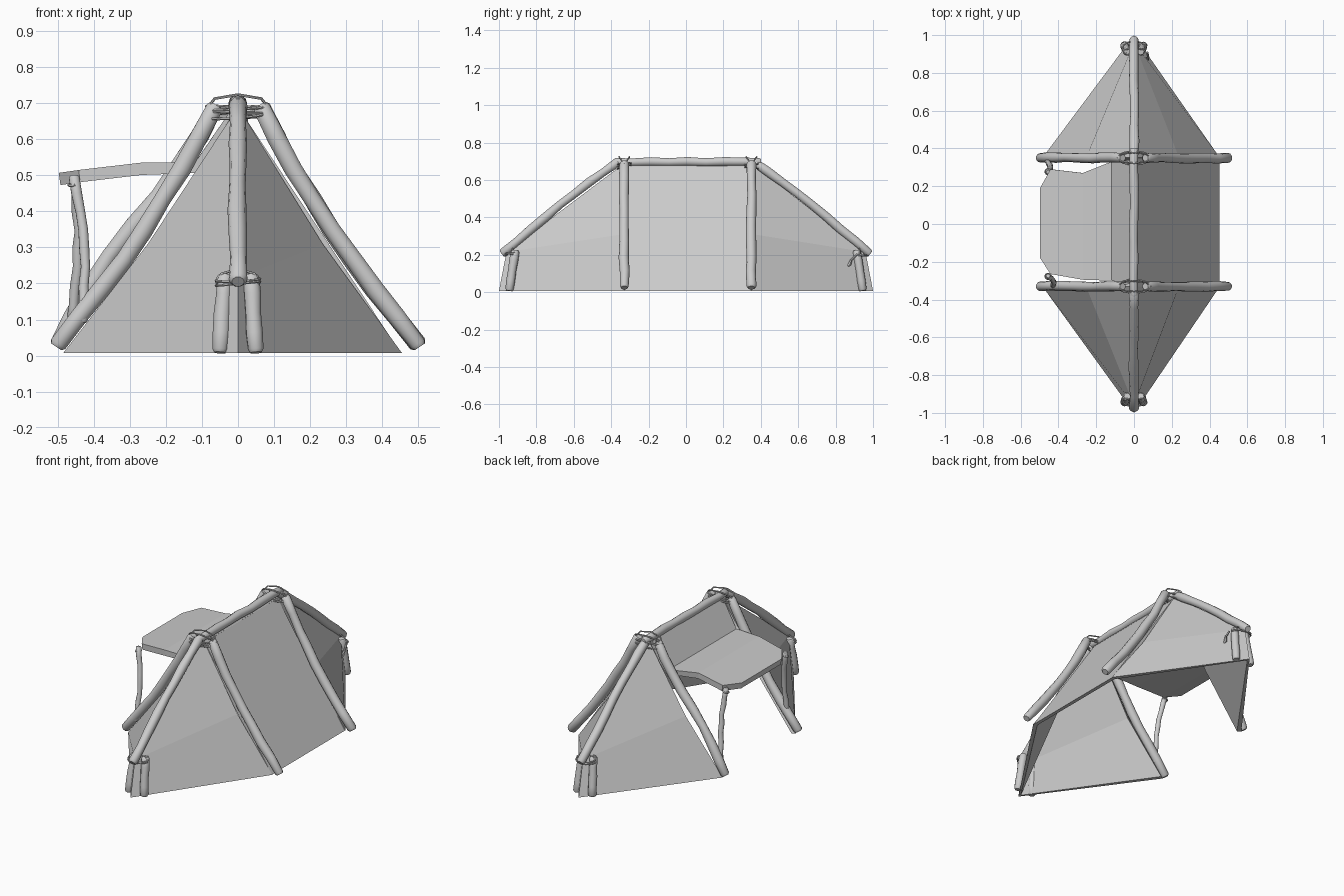
import bpy, random
from math import sin, cos, pi
from mathutils import Vector

if "Cube" in bpy.data.objects:
    bpy.data.objects.remove(bpy.data.objects["Cube"])

random.seed(4)


def baked(ob, name):
    """Replace a curve or modified object by its evaluated mesh."""
    bpy.context.collection.objects.link(ob)
    dg = bpy.context.evaluated_depsgraph_get()
    me = bpy.data.meshes.new_from_object(ob.evaluated_get(dg))
    bpy.data.objects.remove(ob)
    new = bpy.data.objects.new(name, me)
    bpy.context.collection.objects.link(new)
    return new


def curve_mesh(name, pts, radii, bevel, cyclic=False, sides=3):
    """Sweep a round section along points and turn it into a mesh object."""
    cu = bpy.data.curves.new(name + "_path", 'CURVE')
    cu.dimensions = '3D'
    cu.bevel_depth = bevel
    cu.bevel_resolution = sides
    cu.use_fill_caps = True
    sp = cu.splines.new('POLY')
    sp.points.add(len(pts) - 1)
    for p, co, r in zip(sp.points, pts, radii):
        p.co = (*co, 1)
        p.radius = r
    sp.use_cyclic_u = cyclic
    ob = baked(bpy.data.objects.new(name + "_tmp", cu), name)
    bpy.ops.object.select_all(action='DESELECT')
    ob.select_set(True)
    bpy.context.view_layer.objects.active = ob
    bpy.ops.object.shade_smooth_by_angle(angle=1.0)
    return ob


def pole(name, a, b, r, bow=(0, 0, 0), n=8, wobble=0.003, s_curve=0):
    """Rough wooden pole: slightly crooked, knobbly, with rounded ends."""
    a, b, bow = Vector(a), Vector(b), Vector(bow)
    d = (b - a).normalized()
    pts, rad = [a], [0.72]
    for i in range(n + 1):
        t = i / n
        p = a.lerp(b, t) + bow * sin(pi * t) + Vector((s_curve * sin(2 * pi * t), 0, 0))
        if i == 0:
            p = a + d * r * 0.4
        elif i == n:
            p = b - d * r * 0.4
        else:
            p += Vector([random.uniform(-wobble, wobble) for _ in range(3)])
        pts.append(p)
        rad.append(random.uniform(0.92, 1.1))
    pts.append(b)
    rad.append(0.72)
    return curve_mesh(name, pts, rad, r)


def rope(name, c, rx, ry, tilt_x, tilt_y):
    """Closed rope loop around a joint."""
    pts = []
    for i in range(14):
        u = 2 * pi * i / 14
        x, y = rx * cos(u), ry * sin(u)
        pts.append(Vector(c) + Vector((x, y, tilt_x * x + tilt_y * y)))
    return curve_mesh(name, pts, [1] * 14, 0.004, True, 1)


def cloth(name, verts, faces, thick, offset):
    """Thick canvas sheet with its hem cut level with the ground."""
    me = bpy.data.meshes.new(name + "_sheet")
    me.from_pydata(verts, [], faces)
    ob = bpy.data.objects.new(name + "_tmp", me)
    m = ob.modifiers.new("thickness", 'SOLIDIFY')
    m.thickness = thick
    m.offset = offset
    ob = baked(ob, name)
    for v in ob.data.vertices:
        v.co.z = max(v.co.z, 0.007)
    return ob


# Ridge pole
pole("ridge_pole", (0, -0.385, 0.697), (0, 0.40, 0.697), 0.023)

for s, end, ya in ((-1, "front", -0.33), (1, "back", 0.35)):
    # A-frame poles
    for k, side in ((-1, "left"), (1, "right")):
        back_left = k < 0 and s > 0
        pole(f"{end}_{side}_frame_pole", (k * 0.504, ya, 0.024),
             (k * 0.06, ya, 0.695), 0.025,
             (-0.006, 0, 0) if back_left else (-k * 0.022, 0, -0.01),
             s_curve=-0.016 if back_left else 0)
        # Short end legs
        pole(f"{end}_{side}_short_leg", (k * 0.05, s * 0.945, 0.008),
             (k * 0.036, s * 0.912, 0.225), 0.023, n=4, wobble=0.001)
    # Sloping pole down to the short legs
    pole(f"{end}_slope_pole", (0, s * 0.36, 0.70), (0, s * 0.985, 0.205),
         0.024, (0, 0, 0.014))
    # Lashings
    for i in range(3):
        rope(f"{end}_apex_rope_{i}", (0, ya, 0.668 + 0.009 * i), 0.088, 0.036,
             random.uniform(-0.1, 0.1), random.uniform(-0.3, 0.3))
    for i in range(2):
        rope(f"{end}_leg_rope_{i}", (0, s * 0.93, 0.20 + 0.01 * i), 0.061, 0.038,
             random.uniform(-0.15, 0.15), random.uniform(-0.3, 0.3))
    for i in (-1, 1):
        arch = [(-0.09, ya, 0.68), (-0.065, ya + i * 0.02, 0.713), (0, ya + i * 0.028, 0.724),
                (0.065, ya + i * 0.02, 0.713), (0.09, ya, 0.68)]
        curve_mesh(f"{end}_apex_over_rope_{i + 1}", arch, [1] * 5, 0.004, sides=1)
    arch = [(-0.06, s * 0.93, 0.2), (-0.045, s * 0.925, 0.227), (0, s * 0.93, 0.24),
            (0.045, s * 0.925, 0.227), (0.06, s * 0.93, 0.2)]
    curve_mesh(f"{end}_leg_over_rope", arch, [1] * 5, 0.004, sides=1)

# Loose rope end at the back legs
curve_mesh("loose_rope_end", [(0.07, 0.91, 0.2), (0.075, 0.885, 0.175), (0.07, 0.875, 0.15),
                              (0.072, 0.865, 0.14)], [1, 1, 1.6, 1], 0.006, sides=1)

# Main canvas: right wall
cloth("right_canvas", [(0, -0.33, 0.69), (0, 0.35, 0.69), (0.452, 0.35, 0.007), (0.452, -0.33, 0.007)],
      [(0, 3, 2, 1)], 0.026, -1)

# End canvases, each half folded once at leg height
for s, end, ya in ((-1, "front", -0.33), (1, "back", 0.35)):
    v = [(0, ya, 0.69), (0, s * 0.96, 0.215), (0, s, 0.007)]
    f = []
    for k, mx, bx in ((-1, 0.25, 0.485), (1, 0.235, 0.455)):
        m = len(v)
        v += [(k * mx, ya + s * 0.01, 0.31), (k * bx, ya, 0.007)]
        half = [(0, m, 1), (1, m, m + 1, 2)]
        f += half if k * s > 0 else [t[::-1] for t in half]
    cloth(f"{end}_canvas", v, f, 0.026, -1)

# Left flap lifted into an awning: rows run from ridge to outer edge
rows = [(0.0, -0.32, 0.34, 0.68), (-0.11, -0.30, 0.33, 0.522),
        (-0.27, -0.295, 0.27, 0.518), (-0.44, -0.265, 0.29, 0.498),
        (-0.495, -0.18, 0.19, 0.49)]
v = [(x, y, z) for x, y0, y1, z in rows for y in (y0, y1)]
f = [(2 * r, 2 * r + 1, 2 * r + 3, 2 * r + 2) for r in range(4)]
cloth("awning", v, f, 0.034, 0)

# Thin awning poles standing by the frame feet, tied at the top
for s, end, x0 in ((-1, "front", -0.432), (1, "back", -0.462)):
    pole(f"{end}_awning_pole", (x0, s * 0.335, 0.09), (-0.455, s * 0.275, 0.50), 0.014,
         (0.016, 0, 0), wobble=0.003)
    rope(f"{end}_awning_rope", (-0.455, s * 0.277, 0.475), 0.015, 0.015, 0.1, 0.2)
